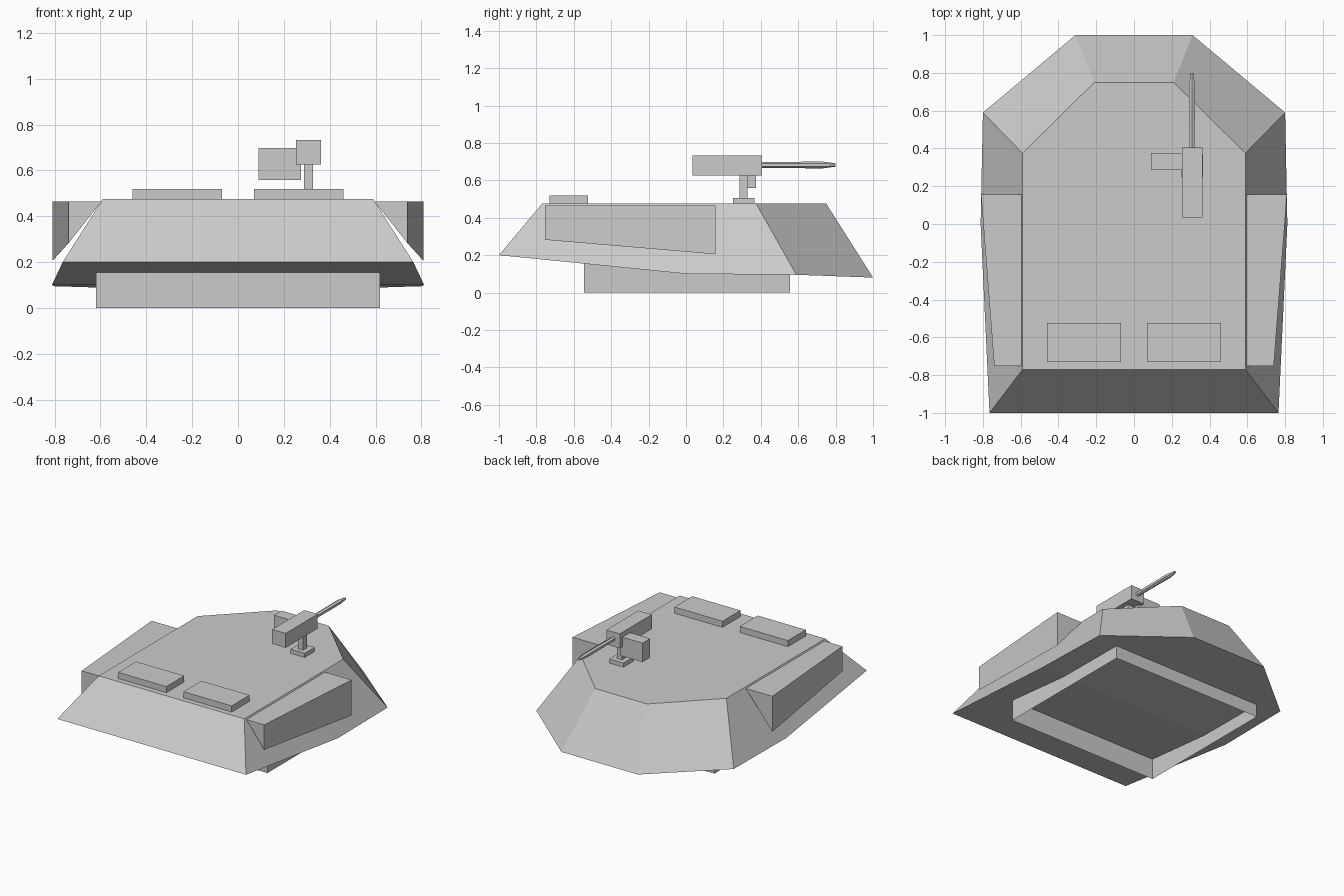
import bpy, bmesh, math
from mathutils import Matrix

if "Cube" in bpy.data.objects:
    bpy.data.objects.remove(bpy.data.objects["Cube"])


def mesh_object(name, verts, faces, fix_normals=True):
    mesh = bpy.data.meshes.new(name)
    mesh.from_pydata(verts, [], faces)
    if fix_normals:
        bm = bmesh.new()
        bm.from_mesh(mesh)
        bmesh.ops.recalc_face_normals(bm, faces=bm.faces)
        bm.to_mesh(mesh)
        bm.free()
    obj = bpy.data.objects.new(name, mesh)
    bpy.context.collection.objects.link(obj)
    return obj


def box(name, x, y, z):
    verts = [(a, b, c) for a in x for b in y for c in z]
    return mesh_object(name, verts, [(0, 1, 3, 2), (4, 6, 7, 5), (0, 4, 5, 1),
                                     (2, 3, 7, 6), (0, 2, 6, 4), (1, 5, 7, 3)])


def mirrored(half):
    # right half front to back, then the left half back to front
    return half + [(-x, y, z) for x, y, z in reversed(half)]


# Faceted turret shell with a kinked underside
lower = mirrored([(0.765, -1, 0.2), (0.812, 0, 0.1), (0.80, 0.59, 0.095), (0.31, 1, 0.08)])
upper = mirrored([(0.59, -0.77, 0.475), (0.59, 0.375, 0.475), (0.21, 0.75, 0.475)])
mesh_object("turret_shell", lower + upper, [
    (8, 9, 10, 11, 12, 13),
    (0, 1, 8), (1, 2, 9, 8), (2, 3, 10, 9), (3, 4, 11, 10),
    (4, 5, 12, 11), (5, 6, 13, 12), (6, 7, 13), (7, 0, 8, 13),
    (0, 7, 6, 1), (1, 6, 5, 2), (2, 5, 4, 3)])

# Open-bottomed collar under the shell, following the underside
rim = mirrored([(0.62, -0.545, 0.155), (0.62, 0, 0.1), (0.62, 0.555, 0.096)])
n = len(rim)
mesh_object("turret_collar", [(x, y, 0) for x, y, z in rim] + rim,
            [(i, (i + 1) % n, (i + 1) % n + n, i + n) for i in range(n)], False)

# Wedge-shaped side bins and roof hatches
for side, s in (("right", 1), ("left", -1)):
    verts = []
    for y, outer, low in ((-0.753, 0.74, 0.282), (0.157, 0.81, 0.205)):
        verts += [(s * 0.595, y, 0.465), (s * outer, y, 0.465), (s * outer, y, low)]
    mesh_object(side + "_side_bin", verts,
                [(0, 1, 2), (3, 5, 4), (0, 3, 4, 1), (1, 4, 5, 2), (2, 5, 3, 0)])
    box(side + "_hatch", sorted((s * 0.07, s * 0.46)), (-0.73, -0.523), (0.475, 0.52))

# Roof machine gun
box("gun_base", (0.25, 0.365), (0.25, 0.367), (0.475, 0.505))
box("gun_post", (0.287, 0.328), (0.285, 0.33), (0.505, 0.63))
box("gun_body", (0.253, 0.362), (0.035, 0.405), (0.627, 0.733))
box("ammo_box", (0.09, 0.274), (0.287, 0.375), (0.558, 0.697))

# Hexagonal barrel with a tapered muzzle
stations = [(0.40, 0.016), (0.73, 0.018), (0.80, 0.009)]
sides = 6
verts = [(0.307 + r * math.cos(2 * math.pi * i / sides + math.pi / 6), y,
          0.682 + r * math.sin(2 * math.pi * i / sides + math.pi / 6))
         for y, r in stations for i in range(sides)]
faces = [(k * sides + i, k * sides + (i + 1) % sides,
          (k + 1) * sides + (i + 1) % sides, (k + 1) * sides + i)
         for k in range(len(stations) - 1) for i in range(sides)]
faces += [tuple(range(sides)), tuple(range(2 * sides, 3 * sides))]
mesh_object("gun_barrel", verts, faces)
